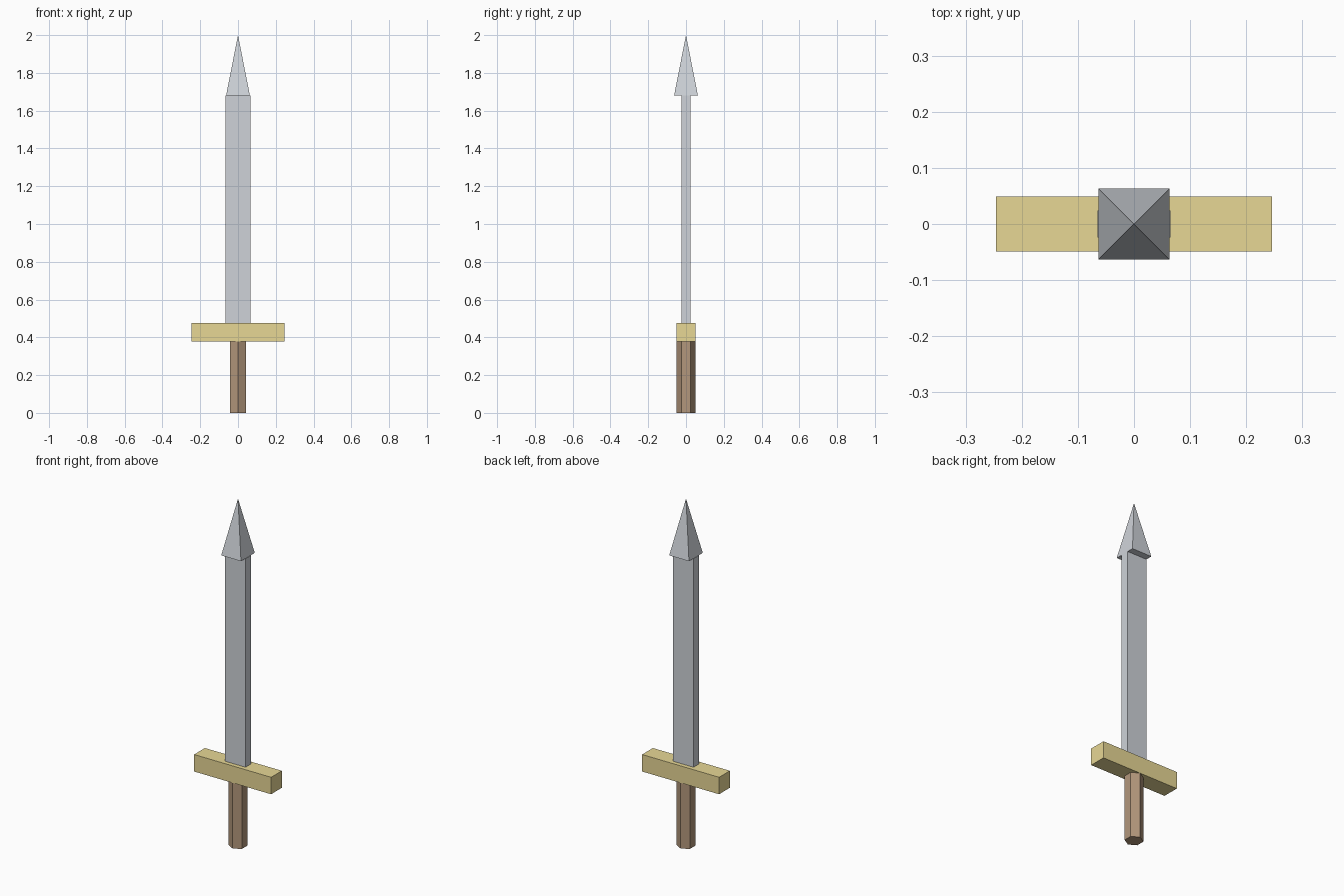
import bpy
import math

if "Cube" in bpy.data.objects:
    bpy.data.objects.remove(bpy.data.objects["Cube"])


def paint(obj, name, color):
    mat = bpy.data.materials.get(name) or bpy.data.materials.new(name)
    mat.diffuse_color = color
    mat.use_nodes = True
    mat.node_tree.nodes["Principled BSDF"].inputs["Base Color"].default_value = mat.diffuse_color
    obj.data.materials.append(mat)


def box(name, width, depth, z0, z1):
    bpy.ops.mesh.primitive_cube_add(size=1, location=(0, 0, (z0 + z1) / 2))
    obj = bpy.context.object
    obj.name = name
    obj.scale = (width, depth, z1 - z0)
    bpy.ops.object.transform_apply(location=False, rotation=False, scale=True)
    return obj


def prism(name, sides, r_bottom, r_top, z0, z1, turn=0):
    bpy.ops.mesh.primitive_cone_add(
        vertices=sides, radius1=r_bottom, radius2=r_top, depth=z1 - z0,
        location=(0, 0, (z0 + z1) / 2), rotation=(0, 0, turn))
    obj = bpy.context.object
    obj.name = name
    return obj


STEEL = (0.62, 0.65, 0.69, 1)
GOLD = (0.80, 0.68, 0.30, 1)
WOOD = (0.45, 0.31, 0.20, 1)

# Six-sided grip with corners facing front and back
paint(prism("grip", 6, 0.049, 0.049, 0, 0.379), "wood", WOOD)

# Crossguard bar
paint(box("crossguard", 0.491, 0.098, 0.379, 0.477), "gold", GOLD)

# Flat blade
paint(box("blade", 0.13, 0.048, 0.477, 1.68), "steel", STEEL)

# Square pyramid point
paint(prism("blade_tip", 4, 0.063 * math.sqrt(2), 0, 1.68, 2.0, math.pi / 4), "steel", STEEL)
